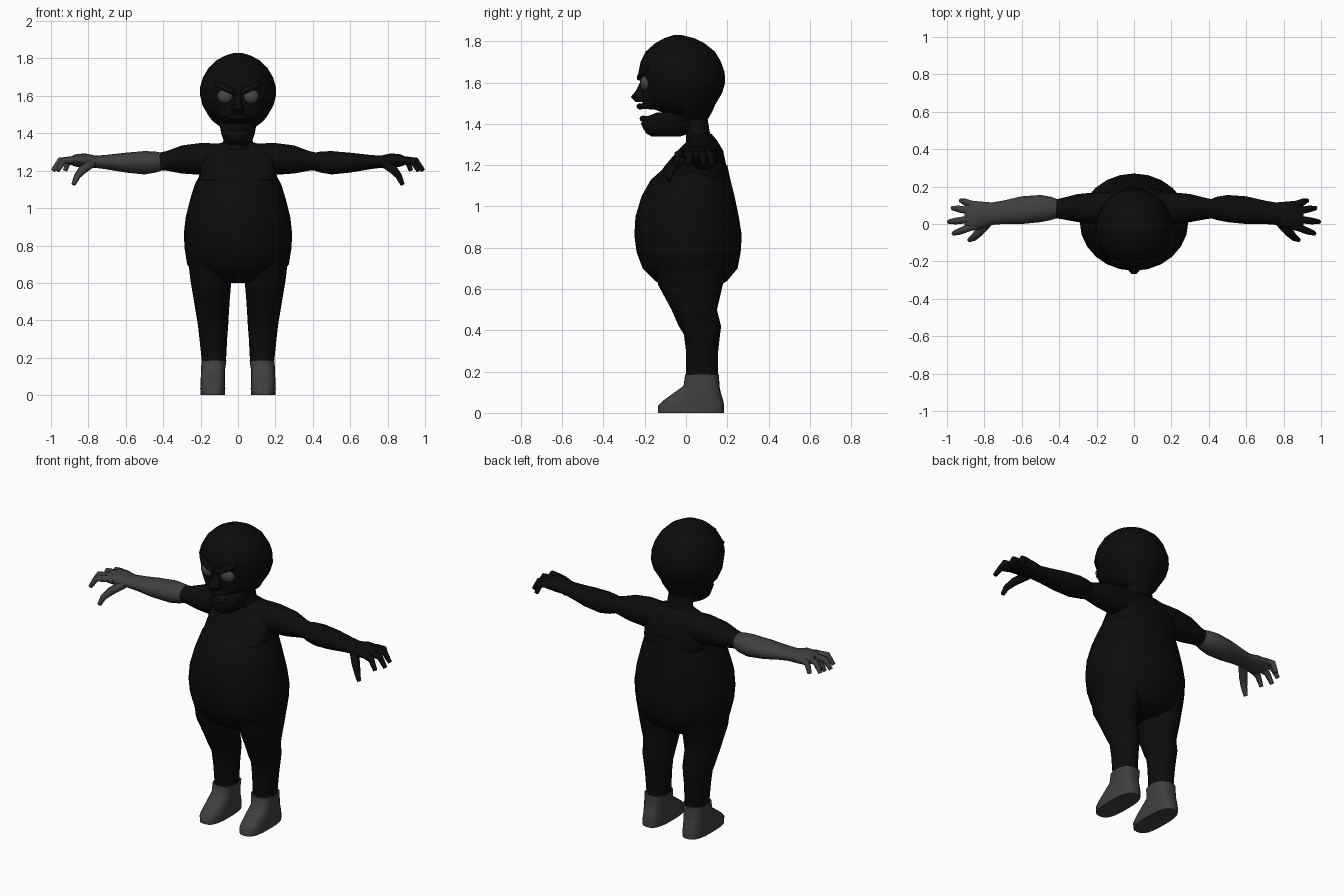
import bpy, bmesh, math
from mathutils import Matrix, Vector, Euler

default_cube = bpy.data.objects.get("Cube")
if default_cube:
    bpy.data.objects.remove(default_cube, do_unlink=True)


def material(name, value):
    mat = bpy.data.materials.new(name)
    colour = (value, value, value, 1)
    mat.use_nodes = True
    mat.diffuse_color = colour
    shader = next(n for n in mat.node_tree.nodes if n.type == 'BSDF_PRINCIPLED')
    shader.inputs["Base Color"].default_value = colour
    shader.inputs["Roughness"].default_value = 0.8
    return mat


BLACK = material("black", 0.0035)
GREY = material("dark grey", 0.05)
EYE_GREY = material("eye grey", 0.06)


def finish(name, bm, mat):
    """Turn a bmesh into a smooth shaded object with sharp edges kept."""
    bmesh.ops.recalc_face_normals(bm, faces=bm.faces)
    mesh = bpy.data.meshes.new(name)
    bm.to_mesh(mesh)
    bm.free()
    mesh.materials.append(mat)
    mesh.shade_smooth()
    mesh.set_sharp_from_angle(angle=math.radians(50))
    obj = bpy.data.objects.new(name, mesh)
    bpy.context.collection.objects.link(obj)
    return obj


def skin(bm, rings):
    """Bridge consecutive rings of points and cap both ends."""
    loops = [[bm.verts.new(p) for p in ring] for ring in rings]
    count = len(loops[0])
    for low, high in zip(loops, loops[1:]):
        for i in range(count):
            j = (i + 1) % count
            bm.faces.new((low[i], low[j], high[j], high[i]))
    bm.faces.new(loops[0])
    bm.faces.new(loops[-1])


def loft(name, stations, mat, axis='z', side=1, power=2, segments=24):
    """Stations: (position, min a, max a, min b, max b) across the axis."""
    rings = []
    for pos, a0, a1, b0, b1 in stations:
        ring = []
        for k in range(segments):
            t = math.tau * k / segments
            c, s = math.cos(t), math.sin(t)
            u = math.copysign(abs(c) ** (2 / power), c)
            v = math.copysign(abs(s) ** (2 / power), s)
            a = (a0 + a1) / 2 + u * (a1 - a0) / 2
            b = (b0 + b1) / 2 + v * (b1 - b0) / 2
            x, y, z = (a, b, pos) if axis == 'z' else (pos, a, b)
            ring.append((side * x, y, z))
        rings.append(ring)
    bm = bmesh.new()
    skin(bm, rings)
    return finish(name, bm, mat)


def centred(name, stations, mat, **options):
    """Loft whose sections (height, half width, front, back) sit on x = 0."""
    return loft(name, [(z, -w, w, f, b) for z, w, f, b in stations], mat, **options)


def tube(name, points, radii, mat, side=1, segments=8):
    """Tapered round tube through a few points."""
    path = [Vector((side * x, y, z)) for x, y, z in points]
    rings = []
    for i, (p, r) in enumerate(zip(path, radii)):
        way = path[min(i + 1, len(path) - 1)] - path[max(i - 1, 0)]
        turn = way.to_track_quat('Z', 'Y')
        angles = [math.tau * k / segments for k in range(segments)]
        rings.append([p + turn @ Vector((r * math.cos(t), r * math.sin(t), 0)) for t in angles])
    bm = bmesh.new()
    skin(bm, rings)
    return finish(name, bm, mat)


def ellipsoid(name, centre, radii, mat, turn=(0, 0, 0)):
    bm = bmesh.new()
    place = Matrix.LocRotScale(Vector(centre), Euler(turn), Vector(radii))
    bmesh.ops.create_uvsphere(bm, u_segments=16, v_segments=10, radius=1, matrix=place)
    return finish(name, bm, mat)


# Torso
centred("belly", [
    (.60, .15, -.08, .14), (.64, .23, -.15, .2), (.7, .272, -.21, .25),
    (.78, .285, -.24, .265), (.86, .29, -.25, .27), (.95, .28, -.245, .256),
    (1.05, .255, -.215, .235), (1.13, .23, -.17, .215), (1.2, .19, -.09, .2),
], BLACK)
centred("chest", [
    (1.12, .185, -.11, .2), (1.15, .21, -.135, .205), (1.2, .205, -.1, .195),
    (1.27, .2, -.04, .18), (1.32, .17, .01, .15), (1.35, .09, .02, .125),
], BLACK, power=2.7)
centred("neck", [
    (1.3, .1, .0, .14), (1.36, .078, .0, .115), (1.42, .075, -.02, .105),
    (1.5, .08, -.04, .11),
], BLACK)

# Head and open jaw
centred("head", [
    (1.42, .075, -.02, .105), (1.465, .135, -.14, .13), (1.49, .155, -.21, .14),
    (1.55, .19, -.215, .175), (1.6, .202, -.215, .19), (1.65, .202, -.23, .187),
    (1.7, .187, -.22, .17), (1.75, .157, -.195, .14), (1.79, .115, -.15, .09),
    (1.815, .07, -.105, .04), (1.83, .02, -.06, -.02),
], BLACK)
centred("jaw", [
    (1.338, .05, -.165, -.03), (1.355, .075, -.195, .02), (1.4, .09, -.218, .05),
    (1.43, .095, -.205, .06), (1.455, .1, -.14, .07),
], BLACK)
centred("nose", [
    (1.505, .028, -.245, -.17), (1.53, .036, -.27, -.17),
    (1.56, .022, -.245, -.17), (1.6, .014, -.225, -.17),
], BLACK, segments=10)
for name, z, front in (("upper_lip", 1.485, -.225), ("lower_lip", 1.425, -.21)):
    tube(name, [(-.08, -.13, z - .01), (-.045, front + .03, z), (0, front, z),
                (.045, front + .03, z), (.08, -.13, z - .01)],
         (.008, .013, .015, .013, .008), BLACK)

# Fingers: base and tip as (x, y)
FINGERS = {
    "little_finger": ((.87, .105), (.925, .125)),
    "ring_finger": ((.88, .07), (.97, .085)),
    "middle_finger": ((.88, .025), (.99, .012)),
    "index_finger": ((.87, -.015), (.965, -.05)),
}

for label, side in (("left", 1), ("right", -1)):
    # Eyes and slanted brows
    ellipsoid(label + "_eye", (side * .066, -.193, 1.598), (.045, .03, .04), EYE_GREY)
    ellipsoid(label + "_brow", (side * .07, -.205, 1.644), (.07, .024, .018), BLACK,
              turn=(0, -side * .45, side * .4))

    # Legs and shoes
    loft(label + "_leg", [
        (.75, .03, .27, -.15, .2), (.62, .035, .255, -.135, .178),
        (.5, .045, .235, -.07, .15), (.42, .05, .222, -.035, .17),
        (.38, .052, .215, -.01, .165), (.3, .058, .206, 0, .156),
        (.17, .065, .192, 0, .155),
    ], BLACK, side=side)
    loft(label + "_shoe", [
        (0, .07, .2, -.135, .185), (.035, .068, .202, -.135, .185),
        (.06, .07, .2, -.11, .18), (.1, .07, .199, -.055, .168),
        (.13, .07, .197, -.012, .162), (.185, .062, .196, -.004, .16),
    ], GREY, side=side, power=2.8)

    # Arms: only the right forearm and hand wear the grey glove
    glove = GREY if side < 0 else BLACK
    loft(label + "_upper_arm", [
        (.08, .01, .17, 1.18, 1.345), (.2, .0, .17, 1.178, 1.348),
        (.3, .01, .16, 1.185, 1.335), (.38, .025, .14, 1.2, 1.305),
        (.45, .035, .125, 1.205, 1.29),
    ], BLACK, axis='x', side=side, segments=16)
    loft(label + "_forearm", [
        (.41, .033, .132, 1.2, 1.296), (.44, .022, .145, 1.19, 1.302),
        (.5, .01, .155, 1.18, 1.305), (.6, .0, .148, 1.19, 1.296),
        (.7, .0, .125, 1.207, 1.285), (.76, -.005, .115, 1.215, 1.28),
        (.82, -.025, .12, 1.215, 1.293), (.87, -.033, .125, 1.222, 1.287),
        (.905, -.02, .11, 1.235, 1.27),
    ], glove, axis='x', side=side, segments=16)
    for name, ((x0, y0), (x1, y1)) in FINGERS.items():
        knuckle = (x0 + (x1 - x0) * .65, y0 + (y1 - y0) * .7, 1.253)
        tube(label + "_" + name, [(x0 - .04, y0, 1.255), (x0, y0, 1.258), knuckle, (x1, y1, 1.2)],
             (.016, .02, .018, .012), glove, side)
    tube(label + "_thumb", [(.78, .01, 1.24), (.83, -.045, 1.205), (.86, -.075, 1.17),
                            (.88, -.085, 1.125)],
         (.025, .024, .018, .012), glove, side)
